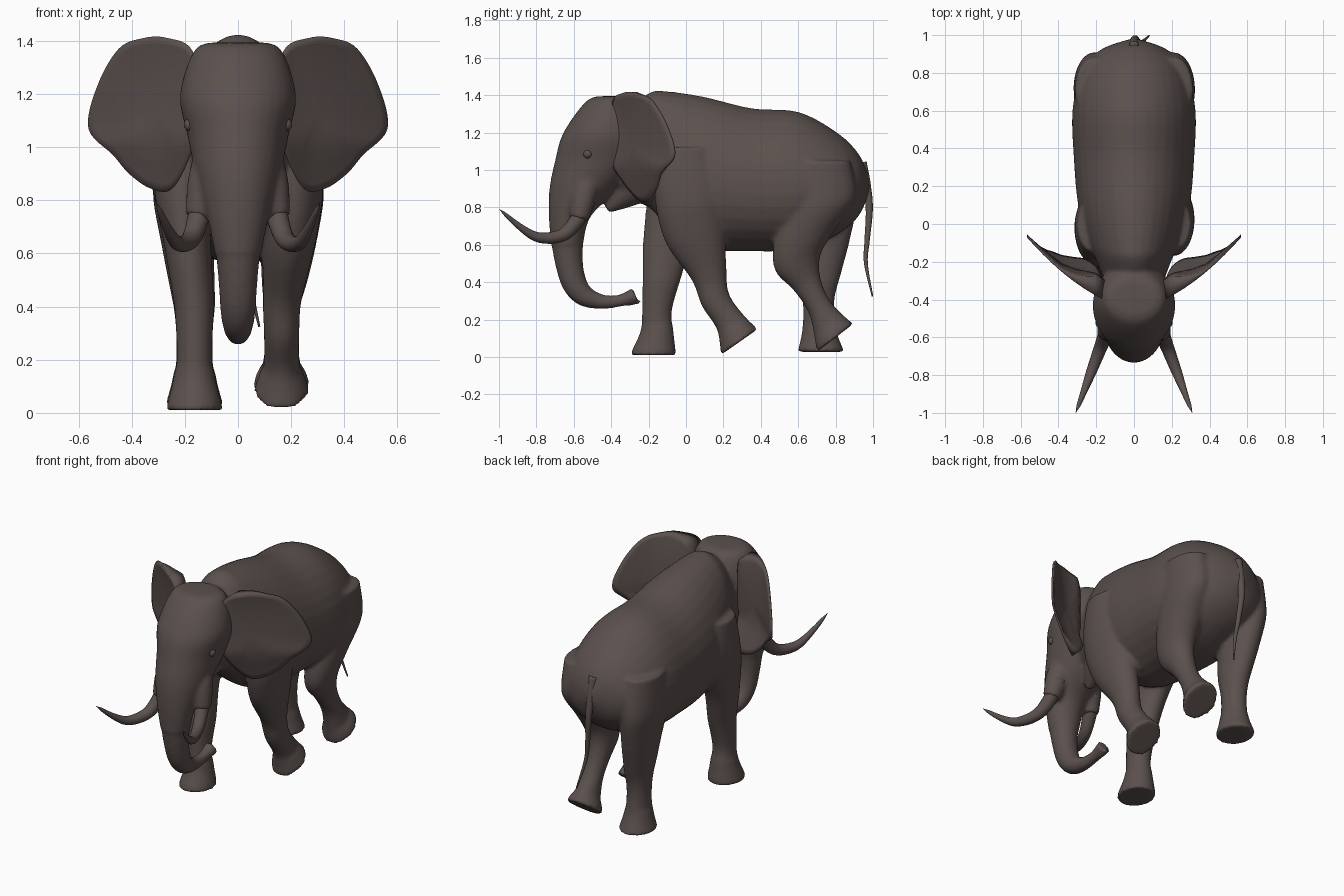
import bpy, bmesh, math
from mathutils import Vector

if "Cube" in bpy.data.objects:
    bpy.data.objects.remove(bpy.data.objects["Cube"])

hide = bpy.data.materials.new("grey brown hide")
hide.diffuse_color = (0.105, 0.082, 0.075, 1)
hide.use_nodes = True
hide.node_tree.nodes["Principled BSDF"].inputs["Base Color"].default_value = hide.diffuse_color


def spline(pts, n=6, closed=False):
    """Catmull-Rom resampling of tuples of any length."""
    out, k = [], len(pts)
    get = (lambda i: pts[i % k]) if closed else (lambda i: pts[max(0, min(k - 1, i))])
    for i in range(k if closed else k - 1):
        quad = [get(i + j) for j in (-1, 0, 1, 2)]
        for s in range(n):
            t = s / n
            out.append(tuple(q + 0.5 * t * (r - p + t * (2 * p - 5 * q + 4 * r - w + t * (3 * q - p - 3 * r + w)))
                             for p, q, r, w in zip(*quad)))
    return out if closed else out + [tuple(pts[-1])]


def skin(bm, rings):
    """Bridge rings of points into a closed tube."""
    vs = [[bm.verts.new(p) for p in r] for r in rings]
    n = len(vs[0])
    for a, b in zip(vs, vs[1:]):
        for i in range(n):
            bm.faces.new((a[i], a[i - 1], b[i - 1], b[i]))
    bm.faces.new(vs[0])
    bm.faces.new(vs[-1])


def ring(c, u, v, egg=0, n=32):
    """Ellipse round c on half axes u and v, narrowed towards +v by egg."""
    pts = []
    for i in range(n):
        a = math.tau * i / n
        pts.append(Vector(c) + u * math.cos(a) * (1 - egg * math.sin(a)) + v * math.sin(a))
    return pts


def tube(bm, path):
    """Path: x, y, z, radius; rings stand across the path."""
    p, rings = spline(path), []
    for i, q in enumerate(p):
        d = Vector(p[min(i + 1, len(p) - 1)][:3]) - Vector(p[max(i - 1, 0)][:3])
        d.normalize()
        u = (Vector((1, 0, 0)) - d * d.x).normalized()
        r = max(q[3], .002)
        rings.append(ring(q[:3], u * r, d.cross(u) * r, n=20))
    skin(bm, rings)


def leg(bm, side, tilt, secs):
    """Sections: y, z, half depth. Lifted legs tilt more towards the foot."""
    rings = []
    for y, z, r in spline(secs):
        t = math.radians(tilt * max(0, 1 - z))
        x = side * (.164 + .045 * max(0, min(1, (z - .4) / .4)))
        w = .88 * r if z < .16 else .035 + .4 * r
        rings.append(ring((x, y, z), Vector((w, 0, 0)), Vector((0, math.cos(t), math.sin(t))) * r))
    skin(bm, rings)


def finish(bm, name):
    bmesh.ops.recalc_face_normals(bm, faces=bm.faces)
    for f in bm.faces:
        f.smooth = True
    me = bpy.data.meshes.new(name)
    bm.to_mesh(me)
    bm.free()
    me.materials.append(hide)
    ob = bpy.data.objects.new(name, me)
    bpy.context.collection.objects.link(ob)
    return ob


# Body barrel: y, top, bottom, half width
bm = bmesh.new()
barrel = [(-.38, 1.28, .88, .13), (-.2, 1.41, .8, .195), (-.1, 1.42, .7, .24), (.1, 1.39, .58, .295),
          (.35, 1.33, .565, .318), (.6, 1.31, .575, .325), (.8, 1.205, .65, .28),
          (.92, 1.09, .75, .18), (.98, .96, .88, .02)]
skin(bm, [ring((0, y, (t + b) / 2), Vector((w, 0, 0)), Vector((0, 0, (t - b) / 2)), .1)
          for y, t, b, w in spline(barrel)])

# Head: z, front y, back y, half width
head = [(1.395, -.43, -.37, .06), (1.37, -.53, -.26, .16), (1.2, -.655, -.2, .218),
        (1.05, -.7, -.22, .192), (.9, -.73, -.36, .16), (.75, -.733, -.51, .118),
        (.6, -.722, -.55, .088)]
skin(bm, [ring((0, (f + b) / 2, z), Vector((w, 0, 0)), Vector((0, (b - f) / 2, 0)))
          for z, f, b, w in spline(head)])

# Curled trunk with a finger at the tip
trunk = [(-.637, .64, .088), (-.625, .5, .074), (-.595, .39, .067), (-.54, .325, .056),
         (-.445, .295, .039), (-.35, .302, .033), (-.27, .33, .044)]
tube(bm, [(0, *p) for p in trunk])
tube(bm, [(0, -.32, .295, .022), (0, -.24, .29, .01)])

# Lower jaw, tusk sheaths
tube(bm, [(0, -.22, .98, .13), (0, -.31, .89, .095), (0, -.42, .785, .02)])
for s in (1, -1):
    tube(bm, [(s * .09, -.5, 1.02, .06), (s * .12, -.545, .87, .07), (s * .148, -.572, .735, .05)])

# Legs: two lifted on the right, two standing on the left
leg(bm, 1, 38, [(0, 1.12, .14), (.02, .9, .19), (.05, .66, .168), (.122, .45, .1),
                (.158, .305, .08), (.235, .188, .081), (.285, .08, .12)])
leg(bm, -1, 0, [(-.01, 1.12, .14), (-.02, .9, .18), (-.1, .61, .13), (-.125, .45, .107),
                (-.155, .25, .08), (-.155, .14, .088), (-.173, .03, .118), (-.174, .01, .118)])
leg(bm, 1, 42, [(.71, 1.05, .17), (.71, .82, .198), (.63, .63, .17), (.6, .5, .128),
                (.65, .385, .078), (.72, .255, .068), (.797, .102, .122)])
leg(bm, -1, 0, [(.71, 1.05, .17), (.72, .82, .19), (.72, .62, .155), (.71, .45, .12),
                (.708, .3, .085), (.712, .15, .09), (.722, .027, .125)])

# Fuse everything into one soft skin
body = finish(bm, "body")
rm = body.modifiers.new("fuse", 'REMESH')
rm.mode, rm.voxel_size, rm.use_smooth_shade = 'VOXEL', .012, True
sm = body.modifiers.new("soften", 'SMOOTH')
sm.factor, sm.iterations = .5, 6

# Ears: outline in x-z, swept back, thick at the root and thin at the rim
outline = [(.17, 1.36), (.27, 1.412), (.36, 1.41), (.45, 1.37), (.53, 1.23), (.563, 1.07),
           (.47, .97), (.41, .9), (.33, .845), (.25, .842), (.18, .97), (.15, 1.15)]
rim = spline(outline, closed=True)


def ear_point(x, z, k, back, s):
    x, z = .3 + (x - .3) * k, 1.14 + (z - 1.14) * k
    d = x - .2
    y = -.35 + .55 * d + .8 * d * d + .5 * max(0, 1.02 - z) - .03 * k * k
    thick = .016 + .09 * max(0, 1 - max(d, 0) / .2) ** 1.5
    return (s * x, y + back * thick, z)


scales = [.03, .3, .55, .75, .9, 1]
for s, side in ((1, "right"), (-1, "left")):
    bm = bmesh.new()
    skin(bm, [[ear_point(x, z, k, back, s) for x, z in rim]
              for back, ks in ((0, scales), (1, scales[::-1])) for k in ks])
    finish(bm, side + "_ear")

    # Tusks sweep outwards and taper to a point
    bm = bmesh.new()
    curve = spline([(-.53, .84), (-.57, .75), (-.655, .655), (-.78, .638), (-.88, .69), (-.997, .79)], 3)
    tube(bm, [(s * (.13 + .38 * (-.53 - y)), y, z, .048 * (1 - i / (len(curve) - 1)) ** .6)
              for i, (y, z) in enumerate(curve)])
    finish(bm, side + "_tusk")

    # Eyes
    bm = bmesh.new()
    bmesh.ops.create_uvsphere(bm, u_segments=16, v_segments=10, radius=.024)
    bmesh.ops.translate(bm, verts=bm.verts, vec=(s * .18, -.525, 1.085))
    finish(bm, side + "_eye")

# Tail, drifting to the right as it thins out
bm = bmesh.new()
drop = [(.94, 1.04), (.965, .92), (.98, .79), (.968, .62), (.962, .5), (.997, .325)]
tube(bm, [(.08 * ((1.04 - z) / .715) ** 2.5, y, z, .004 + .03 * (z - .325) ** .9) for y, z in drop])
finish(bm, "tail")
